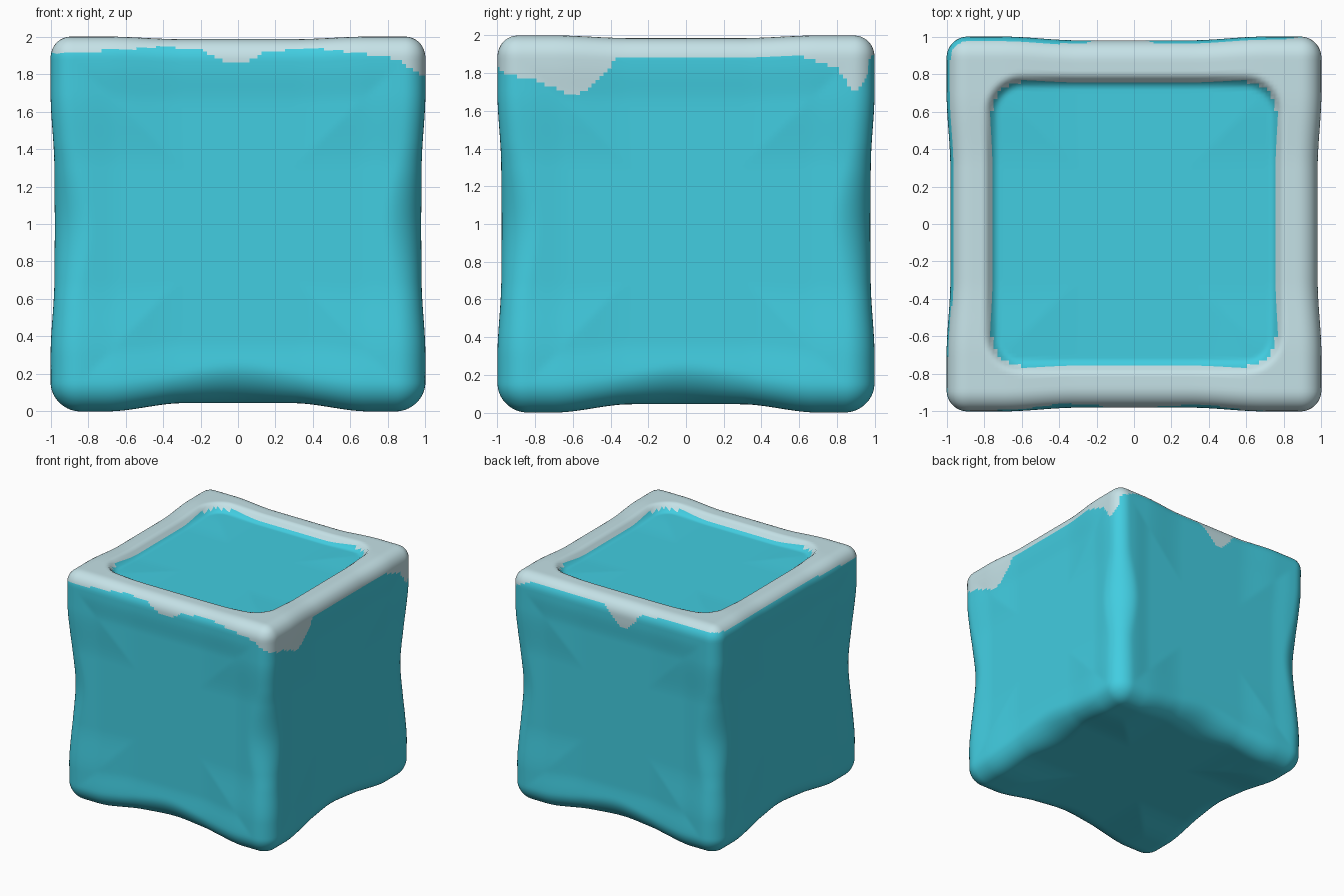
import bpy, bmesh, math
from mathutils import Vector

if "Cube" in bpy.data.objects:
    bpy.data.objects.remove(bpy.data.objects["Cube"])


def material(name, rgb):
    m = bpy.data.materials.new(name)
    m.diffuse_color = (*rgb, 1)
    m.use_nodes = True
    m.node_tree.nodes["Principled BSDF"].inputs["Base Color"].default_value = m.diffuse_color
    return m


def smooth(a, b, x):
    t = min(1, max(0, (x - a) / (b - a)))
    return t * t * (3 - 2 * t)


def interp(points, u):
    for (u0, z0), (u1, z1) in zip(points, points[1:]):
        if u <= u1:
            return z0 + (z1 - z0) * max(0, (u - u0) / (u1 - u0))
    return points[-1][1]


def panel_distance(x, y, half=0.76, r=0.17):
    # signed distance to the rounded square of the sunken top
    dx, dy = abs(x) - half + r, abs(y) - half + r
    return math.hypot(max(dx, 0), max(dy, 0)) + min(max(dx, dy), 0) - r


def shape(p):
    a = [abs(c) for c in p]
    low = min(range(3), key=lambda i: a[i])
    # edge rounding: wider low down, worn in the middle of side and bottom edges
    r = 0.11 + 0.025 * (1 - p.z)
    if low == 2 or p.z < 0:
        r += 0.08 * (1 - smooth(0, 0.45, a[low]))
    q = Vector([max(-1 + r, min(1 - r, c)) for c in p])
    out = q + (p - q).normalized() * r
    # hollow each side slightly, leaving the corners proud
    for i in range(3):
        u, v = [a[j] for j in range(3) if j != i]
        dip = 0.02 * (1 - smooth(0.3, 0.7, min(u, v)))
        if i == 2:
            dip = dip * 2.2 if p.z < 0 else dip * 0.7
        elif a[i] > 0.999:
            dip += 0.012 * (1 - smooth(0.65, 0.85, max(u, v)))
        out[i] *= 1 - dip
    # sunken top panel
    if p.z > 0.999:
        out.z -= 0.065 * (1 - smooth(-0.03, 0.04, panel_distance(out.x, out.y)))
    out.z += 1
    return out


# lower border of the frost on each side: (position along side, height)
FRONT = [(-1, 1.91), (-.8, 1.92), (-.4, 1.945), (-.2, 1.93), (-.07, 1.87), (.05, 1.87),
         (.15, 1.92), (.4, 1.94), (.65, 1.91), (.85, 1.88), (1, 1.78)]
RIGHT = [(-1, 1.79), (-.93, 1.79), (-.8, 1.76), (-.6, 1.68), (-.54, 1.70), (-.35, 1.89),
         (.6, 1.89), (.8, 1.83), (.88, 1.71), (.92, 1.72), (1, 1.86)]
BACK = [(-1, 1.96), (-.5, 1.95), (-.25, 1.93), (-.12, 1.78), (-.05, 1.79), (.1, 1.93),
        (.8, 1.95), (1, 1.86)]
LEFT = [(-1, 1.91), (-.6, 1.93), (.6, 1.94), (1, 1.96)]


def frosted(c):
    if c.z < 1.6 or panel_distance(c.x, c.y) < 0:
        return False
    if abs(c.x) > abs(c.y):
        return c.z > interp(RIGHT if c.x > 0 else LEFT, c.y)
    return c.z > interp(BACK if c.y > 0 else FRONT, c.x)


# rounded ice block
bm = bmesh.new()
bmesh.ops.create_cube(bm, size=2)
bmesh.ops.subdivide_edges(bm, edges=bm.edges[:], cuts=95, use_grid_fill=True)
for v in bm.verts:
    v.co = shape(v.co.copy())
# frost rim with drips, chosen by height and position
for f in bm.faces:
    f.smooth = True
    f.material_index = int(frosted(f.calc_center_median()))
bmesh.ops.recalc_face_normals(bm, faces=bm.faces[:])

mesh = bpy.data.meshes.new("ice_block")
bm.to_mesh(mesh)
bm.free()
mesh.materials.append(material("ice_blue", (0.054, 0.61, 0.75)))
mesh.materials.append(material("pale_frost", (0.56, 0.76, 0.80)))
obj = bpy.data.objects.new("ice_block", mesh)
bpy.context.collection.objects.link(obj)
